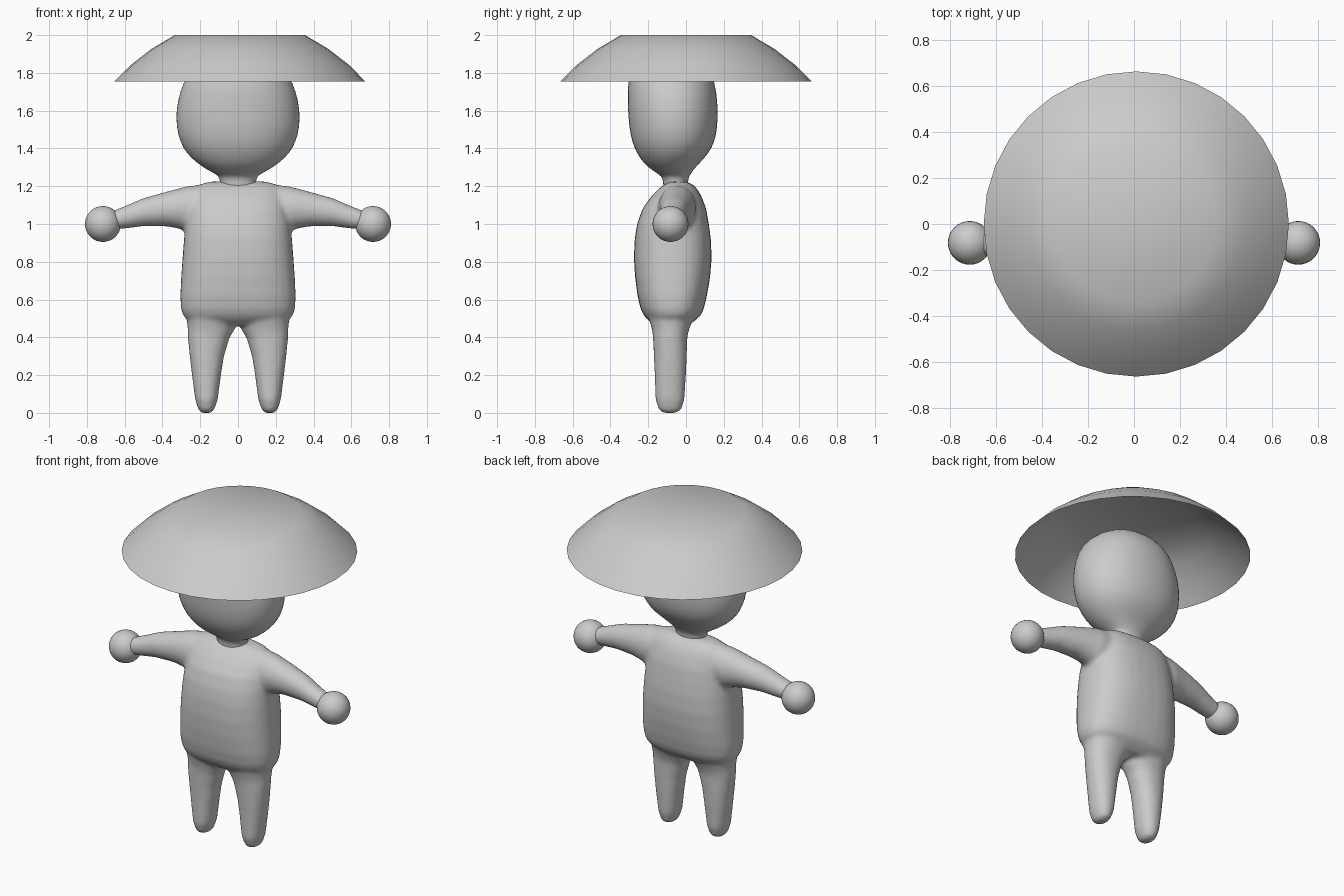
import bpy, bmesh
from math import sin, cos, pi, copysign


def loft(bm, rings, place, n=2.0, seg=32):
    """Closed skin through superellipse rings; place maps (ring, u, v) to a point."""
    loops = []
    for r in rings:
        loop = []
        for i in range(seg):
            a = 2 * pi * i / seg
            u = copysign(abs(cos(a)) ** (2 / n), cos(a))
            v = copysign(abs(sin(a)) ** (2 / n), sin(a))
            loop.append(bm.verts.new(place(r, u, v)))
        loops.append(loop)
    for a, b in zip(loops, loops[1:]):
        for i in range(seg):
            j = (i + 1) % seg
            bm.faces.new((a[i], a[j], b[j], b[i]))
    bm.faces.new(loops[0][::-1])
    bm.faces.new(loops[-1])


def finish(bm, name, recalc=True):
    if recalc:
        bmesh.ops.recalc_face_normals(bm, faces=bm.faces)
    for f in bm.faces:
        f.smooth = True
    me = bpy.data.meshes.new(name)
    bm.to_mesh(me)
    bm.free()
    ob = bpy.data.objects.new(name, me)
    bpy.context.collection.objects.link(ob)
    return ob


# rings standing on z: (z, y centre, x radius, y radius)
def upright(r, u, v):
    return (r[2] * u, r[1] + r[3] * v, r[0])


# Body: torso, arms and legs fused into one smooth skin
bm = bmesh.new()
torso = [(.465, -.075, .20, .09), (.49, -.075, .265, .125), (.515, -.073, .29, .15),
         (.55, -.073, .302, .167), (.62, -.073, .306, .184), (.72, -.071, .301, .199),
         (.82, -.07, .294, .206), (.92, -.07, .286, .202), (1.0, -.069, .278, .19),
         (1.08, -.062, .265, .169), (1.14, -.052, .25, .137), (1.18, -.044, .235, .108),
         (1.21, -.04, .20, .075), (1.224, -.038, .15, .045)]
loft(bm, torso, upright, n=2.5)
# legs: (z, x centre, y centre, x radius, y radius)
leg = [(0, .168, -.085, .025, .035), (.015, .168, -.085, .042, .06), (.07, .167, -.085, .06, .077),
       (.2, .167, -.083, .077, .083), (.3, .165, -.083, .091, .087), (.4, .155, -.084, .111, .091),
       (.44, .142, -.082, .124, .098), (.47, .138, -.08, .131, .108), (.52, .137, -.08, .135, .12)]
# arms: (x, y centre, z centre, y radius, z radius)
arm = [(.18, -.045, 1.09, .10, .12), (.27, -.048, 1.08, .10, .12), (.32, -.052, 1.082, .093, .105),
       (.38, -.056, 1.079, .085, .092), (.5, -.067, 1.063, .071, .075), (.6, -.078, 1.035, .06, .06),
       (.65, -.083, 1.023, .056, .052), (.67, -.083, 1.02, .053, .049)]
for s in (-1, 1):
    loft(bm, leg, lambda r, u, v: (s * (r[1] + r[3] * u), r[2] + r[4] * v, r[0]), n=2.2)
    loft(bm, arm, lambda r, u, v: (s * r[0], r[1] + r[3] * u, r[2] + r[4] * v))
body = finish(bm, "body")
rm = body.modifiers.new("fuse", 'REMESH')
rm.mode = 'VOXEL'
rm.voxel_size = .012
rm.use_smooth_shade = True
sm = body.modifiers.new("soften", 'SMOOTH')
sm.factor = .5
sm.iterations = 10

# Head with neck
bm = bmesh.new()
head = [(1.17, -.055, .09, .065), (1.2, -.055, .093, .065), (1.245, -.055, .097, .067),
        (1.262, -.06, .115, .085), (1.28, -.068, .15, .102), (1.31, -.077, .2, .137),
        (1.35, -.073, .25, .172), (1.4, -.068, .291, .206), (1.47, -.067, .32, .229),
        (1.56, -.068, .331, .238), (1.65, -.071, .322, .239), (1.75, -.078, .292, .232),
        (1.82, -.082, .245, .205), (1.87, -.084, .18, .16), (1.9, -.085, .11, .10),
        (1.91, -.085, .05, .045)]
loft(bm, head, upright, n=2.15)
sub = finish(bm, "head").modifiers.new("smooth", 'SUBSURF')
sub.levels = sub.render_levels = 1

# Hands
for s, name in ((-1, "hand_right"), (1, "hand_left")):
    bm = bmesh.new()
    bmesh.ops.create_uvsphere(bm, u_segments=32, v_segments=16, radius=.095)
    bmesh.ops.translate(bm, verts=bm.verts, vec=(s * .715, -.082, 1.0))
    finish(bm, name)

# Hat: open shallow bowl with a flat crown
bm = bmesh.new()
hat = [(1.755, 0, .664, .664), (1.842, 0, .578, .578), (1.927, 0, .468, .468), (2.0, 0, .345, .345)]
loft(bm, hat, lambda r, u, v: (.01 + r[2] * u, r[3] * v, r[0]))
bm.faces.ensure_lookup_table()
bottom = min(bm.faces, key=lambda f: f.calc_center_median().z)
bmesh.ops.delete(bm, geom=[bottom], context='FACES_ONLY')
finish(bm, "hat", recalc=False)
